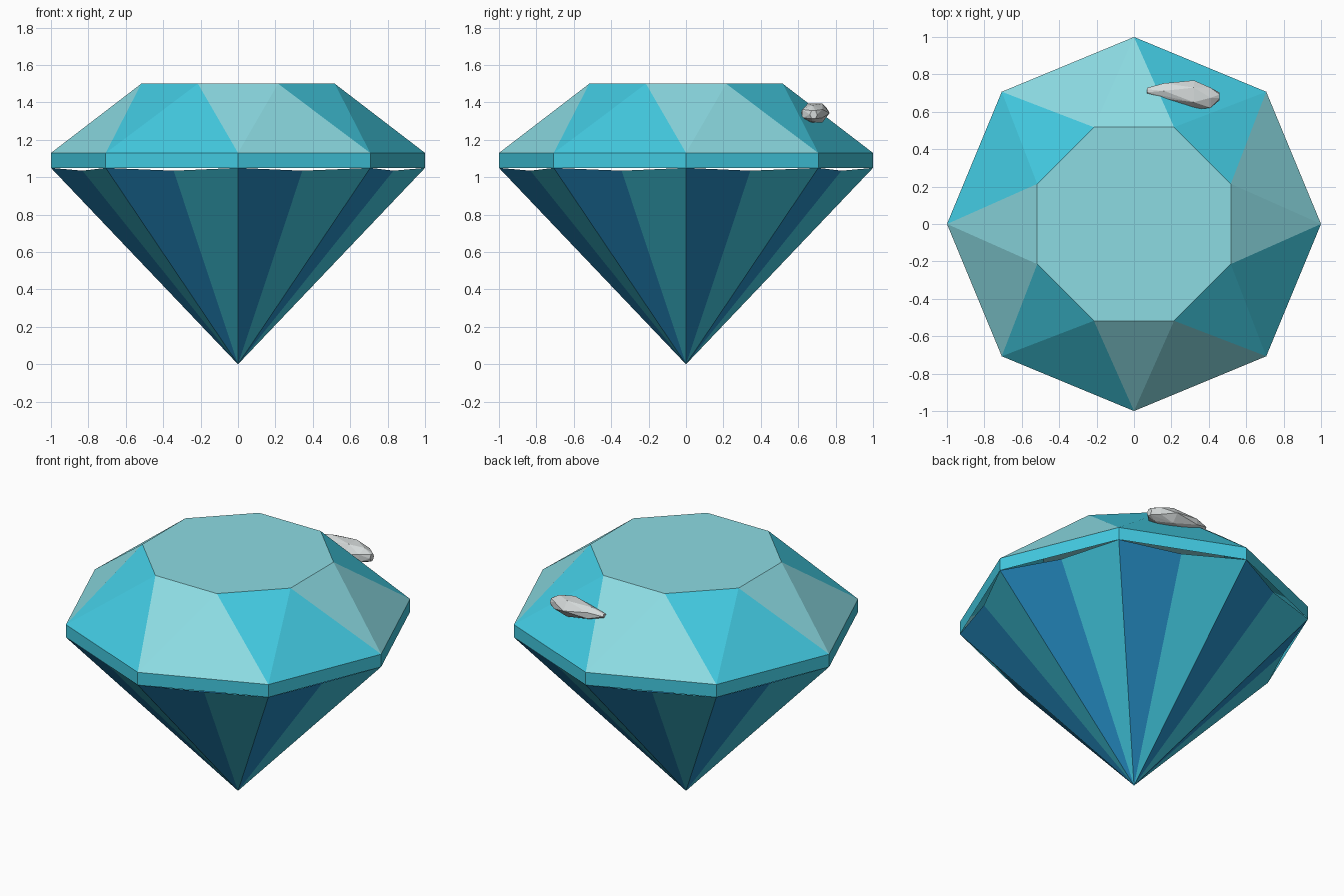
import bpy
import bmesh
from math import cos, sin, radians

cube = bpy.data.objects.get("Cube")
if cube:
    bpy.data.objects.remove(cube, do_unlink=True)


def material(name, rgb):
    """Flat material from an sRGB colour, stored as linear values."""
    lin = [((c + 0.055) / 1.055) ** 2.4 for c in rgb]
    mat = bpy.data.materials.new(name)
    mat.use_nodes = True
    mat.diffuse_color = (*lin, 1)
    mat.node_tree.nodes["Principled BSDF"].inputs["Base Color"].default_value = (*lin, 1)
    return mat


pale = material("pale aqua", (0.55, 0.86, 0.89))
cyan = material("bright cyan", (0.26, 0.79, 0.88))
blue = material("deep blue", (0.15, 0.56, 0.78))
grey = material("light grey", (0.84, 0.86, 0.86))


def ring(bm, radius, z, start):
    """Eight vertices around the z axis."""
    angles = [radians(start + 45 * k) for k in range(8)]
    return [bm.verts.new((radius * cos(a), radius * sin(a), z)) for a in angles]


def face(bm, verts, index=0):
    bm.faces.new(verts).material_index = index


def finish(bm, name, mats):
    mesh = bpy.data.meshes.new(name)
    bm.to_mesh(mesh)
    bm.free()
    for mat in mats:
        mesh.materials.append(mat)
    obj = bpy.data.objects.new(name, mesh)
    bpy.context.collection.objects.link(obj)
    return obj


# Crown: flat table, alternating facets, and the upright girdle band
bm = bmesh.new()
table = ring(bm, 0.56, 1.5, 22.5)
rim = ring(bm, 1, 1.13, 0)
base = ring(bm, 1, 1.05, 0)
face(bm, table, 0)
for k in range(8):
    n = (k + 1) % 8
    face(bm, (table[k - 1], rim[k], table[k]), k % 2)
    face(bm, (rim[k], rim[n], table[k]), k % 2)
    face(bm, (base[k], base[n], rim[n], rim[k]), 1)
finish(bm, "crown", [pale, cyan])

# Pavilion: sixteen facets tapering to the point, slightly scalloped rim
bm = bmesh.new()
corners = ring(bm, 1, 1.05, 0)
dips = ring(bm, 0.9, 1.035, 22.5)
tip = bm.verts.new((0, 0, 0))
for k in range(8):
    face(bm, (tip, dips[k], corners[k]), 0)
    face(bm, (tip, corners[(k + 1) % 8], dips[k]), 1)
finish(bm, "pavilion", [blue, cyan])

# Small faceted shard resting on the back of the crown
bm = bmesh.new()
sections = [  # x, y, z, half width, half height
    (0.07, 0.712, 1.358, 0.016, 0.012),
    (0.16, 0.712, 1.35, 0.047, 0.038),
    (0.32, 0.69, 1.343, 0.078, 0.058),
    (0.41, 0.675, 1.34, 0.062, 0.045),
    (0.458, 0.682, 1.335, 0.02, 0.025),
]
loops = []
for i, (x, y, z, w, h) in enumerate(sections):
    angles = [radians(60 * k + 30 * (i % 2)) for k in range(6)]
    loops.append([bm.verts.new((x, y + w * cos(a), z + h * sin(a))) for a in angles])
bmesh.ops.convex_hull(bm, input=bm.verts[:])
bmesh.ops.recalc_face_normals(bm, faces=bm.faces[:])
finish(bm, "shard", [grey])
